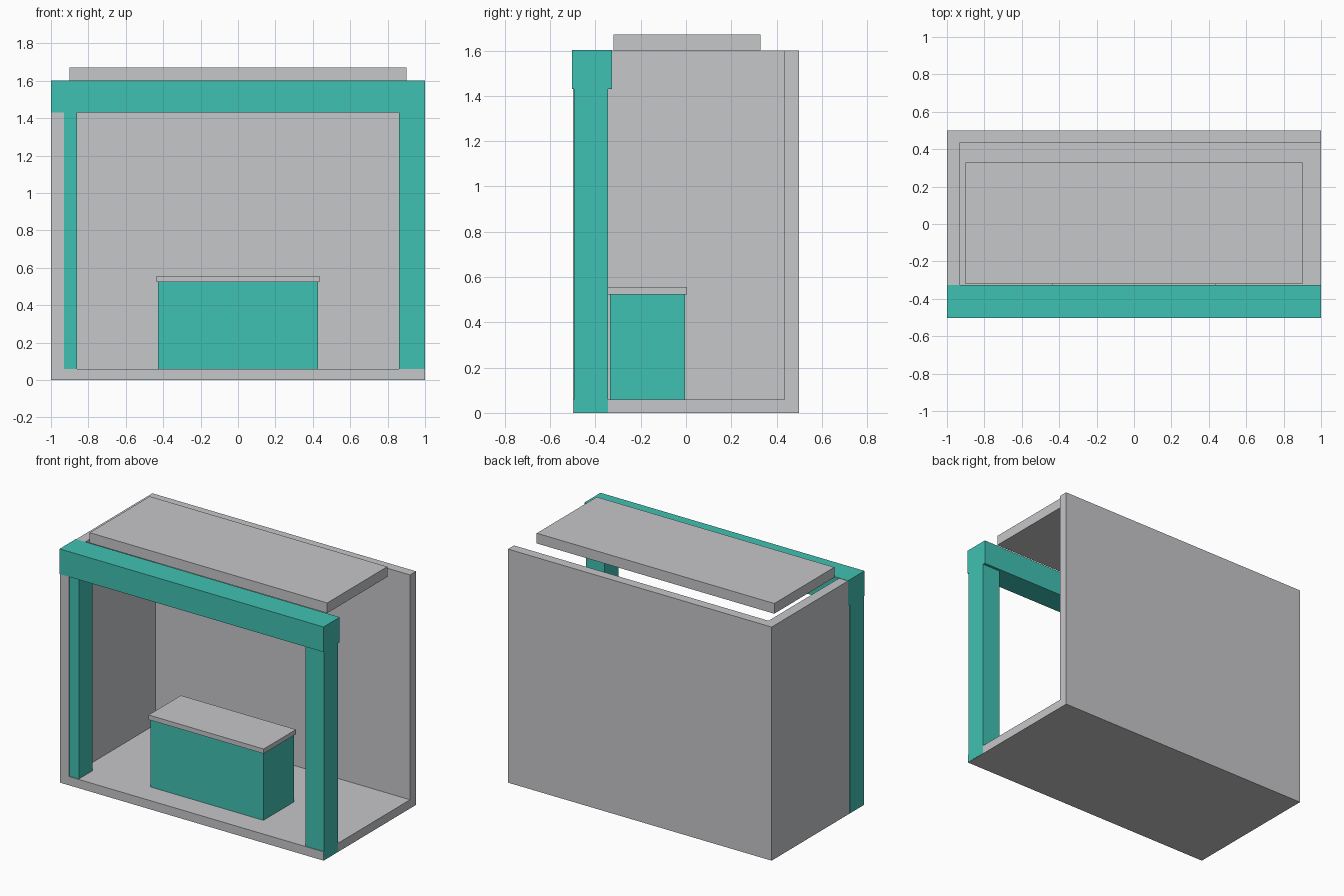
import bpy
import bmesh

cube = bpy.data.objects.get("Cube")
if cube:
    bpy.data.objects.remove(cube, do_unlink=True)


def make_material(name, colour):
    mat = bpy.data.materials.new(name)
    mat.use_nodes = True
    mat.diffuse_color = colour
    mat.node_tree.nodes["Principled BSDF"].inputs["Base Color"].default_value = colour
    return mat


grey = make_material("light grey", (0.565, 0.571, 0.584, 1))
teal = make_material("teal", (0.051, 0.533, 0.445, 1))


def box(name, mat, xs, ys, zs):
    """Flat-shaded box spanning the given ranges on each axis."""
    bm = bmesh.new()
    bmesh.ops.create_cube(bm, size=1)
    for v in bm.verts:
        for axis, (low, high) in enumerate((xs, ys, zs)):
            v.co[axis] = high if v.co[axis] > 0 else low
    mesh = bpy.data.meshes.new(name)
    bm.to_mesh(mesh)
    bm.free()
    mesh.materials.append(mat)
    obj = bpy.data.objects.new(name, mesh)
    bpy.context.collection.objects.link(obj)
    return obj


# Shell: floor, back wall and one closed side
box("floor", grey, (-0.999, 0.999), (-0.5, 0.5), (0, 0.06))
box("back_wall", grey, (-0.999, 0.999), (0.435, 0.5), (0.06, 1.6))
box("side_wall", grey, (-0.999, -0.93), (-0.5, 0.435), (0.06, 1.6))

# Front frame: two posts under a wide beam
for name, xs in (("right_post", (-1, -0.86)), ("left_post", (0.86, 1))):
    box(name, teal, xs, (-0.495, -0.345), (0.002, 1.5))
box("front_beam", teal, (-1, 1), (-0.503, -0.327), (1.43, 1.602))

# Roof panel
box("roof_panel", grey, (-0.9, 0.9), (-0.32, 0.33), (1.6, 1.67))

# Counter with an overhanging top
box("counter", teal, (-0.427, 0.427), (-0.335, -0.005), (0.03, 0.525))
box("counter_top", grey, (-0.436, 0.436), (-0.345, 0.005), (0.523, 0.555))
